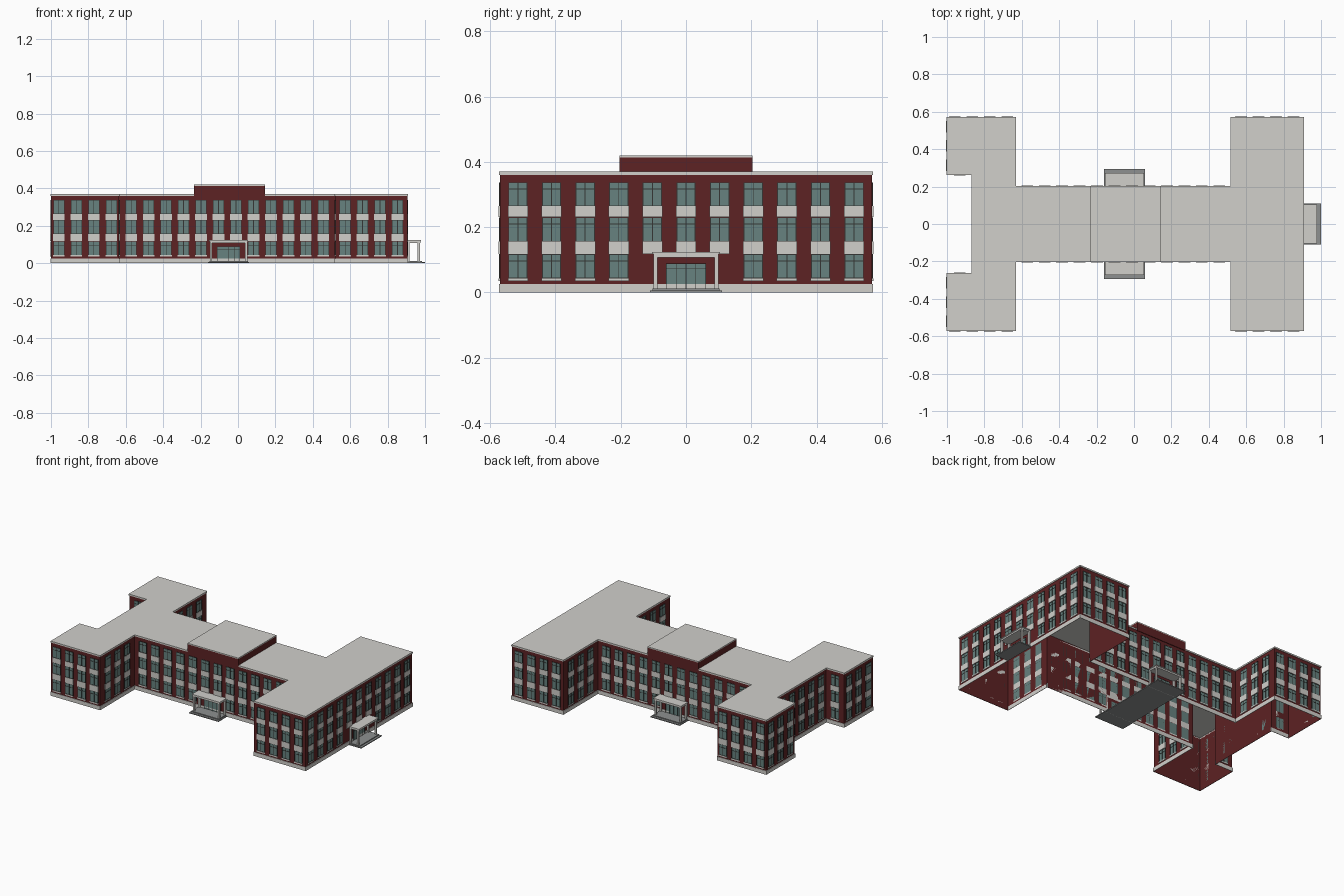
import bpy
import bmesh
from mathutils import Vector, Matrix

old = bpy.data.objects.get("Cube")
if old:
    bpy.data.objects.remove(old, do_unlink=True)


def material(name, rgb):
    m = bpy.data.materials.new(name)
    m.diffuse_color = (*rgb, 1)
    m.use_nodes = True
    m.node_tree.nodes["Principled BSDF"].inputs["Base Color"].default_value = (*rgb, 1)
    return m


brick = material("dark red brick", (0.11, 0.016, 0.017))
stone = material("pale stone", (0.64, 0.63, 0.60))
glass = material("blue green glass", (0.135, 0.225, 0.215))
metal = material("dark frame", (0.035, 0.035, 0.033))
paving = material("grey paving", (0.27, 0.28, 0.28))

parts = {}


def part(name, mat):
    """Mesh that collects every piece of one part."""
    return parts.setdefault(name, (bmesh.new(), mat))[0]


def box(bm, lo, hi, frame=Matrix()):
    lo, hi = Vector(lo), Vector(hi)
    size = Matrix.Diagonal((*(hi - lo), 1))
    bmesh.ops.create_cube(bm, size=1, matrix=frame @ Matrix.Translation((lo + hi) / 2) @ size)


def wall_frame(a, b):
    """Local axes of a wall: x along it, y outward, z up, origin at its middle."""
    t = (b - a).normalized()
    mid = (a + b) / 2
    return Matrix(((t.x, t.y, 0, mid.x), (t.y, -t.x, 0, mid.y), (0, 0, 1, 0), (0, 0, 0, 1)))


# Plan outline, mirrored front to back
half = [(-0.865, -0.265), (-1, -0.265), (-1, -0.57), (-0.635, -0.57),
        (-0.635, -0.2), (0.52, -0.2), (0.52, -0.57), (0.905, -0.57)]
outline = [Vector(p) for p in half + [(x, -y) for x, y in reversed(half)]]
edges = list(zip(outline, outline[1:] + outline[:1]))
TOP = 0.37
DOOR_X = -0.05

# Open shell of brick walls with a flat roof
walls = part("brick_walls", brick)
for a, b in edges:
    walls.faces.new([walls.verts.new((p.x, p.y, z))
                     for p, z in ((a, 0), (b, 0), (b, TOP), (a, TOP))])
roof = part("flat_roof", stone)
roof.faces.new([roof.verts.new((p.x, p.y, TOP)) for p in outline])

# Raised roof block over the entrance bays
box(part("raised_block", brick), (-0.235, -0.204, 0.357), (0.145, 0.204, 0.413))
box(part("raised_roof", stone), (-0.235, -0.204, 0.413), (0.145, 0.204, 0.42))

FLOORS = [(0.043, 0.117), (0.156, 0.23), (0.264, 0.337)]
SPANDRELS = [(0.035, 0.043), (0.118, 0.156), (0.231, 0.264)]


def window(frame, s, z0, z1):
    w = 0.028
    box(part("window_glass", glass), (s - w, 0, z0), (s + w, 0.002, z1), frame)
    bars = part("window_frames", metal)
    for c in (-w, 0, w):
        box(bars, (s + c - 0.0015, 0, z0), (s + c + 0.0015, 0.0035, z1), frame)
    for z in (z0 + 0.001, z0 + (z1 - z0) * 0.72, z1 - 0.001):
        box(bars, (s - w, 0, z - 0.001), (s + w, 0.0035, z + 0.001), frame)


def porch(frame, s):
    # Double door with frame and centre post
    box(part("door_glass", glass), (s - 0.06, 0, 0.012), (s + 0.06, 0.003, 0.088), frame)
    bars = part("door_frames", metal)
    for c in (-0.06, -0.03, 0, 0.03, 0.06):
        box(bars, (s + c - 0.001, 0, 0.012), (s + c + 0.001, 0.005, 0.088), frame)
    for z in (0.074, 0.088):
        box(bars, (s - 0.06, 0, z - 0.001), (s + 0.06, 0.005, z + 0.001), frame)
    # Two steps, four square posts and a canopy
    steps = part("porch_steps", paving)
    box(steps, (s - 0.11, 0, 0), (s + 0.11, 0.095, 0.006), frame)
    box(steps, (s - 0.103, 0, 0.006), (s + 0.103, 0.08, 0.012), frame)
    posts = part("porch_posts", stone)
    for c in (-0.094, 0.094):
        for d in (0.006, 0.062):
            box(posts, (s + c - 0.006, d - 0.006, 0.012), (s + c + 0.006, d + 0.006, 0.108), frame)
    canopy = part("porch_canopy", stone)
    box(canopy, (s - 0.1, 0, 0.107), (s + 0.1, 0.07, 0.117), frame)
    box(canopy, (s - 0.104, 0, 0.117), (s + 0.104, 0.074, 0.123), frame)


for a, b in edges:
    frame = wall_frame(a, b)
    length = (b - a).length
    along_x = abs(b.x - a.x) > abs(b.y - a.y)

    # Stone plinth and cornice
    h = length / 2 + 0.003
    box(part("stone_plinth", stone), (-h, 0, 0), (h, 0.003, 0.026), frame)
    box(part("stone_cornice", stone), (-h, 0, 0.36), (h, 0.003, TOP), frame)

    # Entrance on each of the three longest walls
    door = None
    if length > 1:
        door = (DOOR_X - (a.x + b.x) / 2) * (1 if b.x > a.x else -1) if along_x else 0
        porch(frame, door)

    # Window bays with stone panels between floors
    pitch = 0.0935 if along_x else 0.103
    count = int(length / pitch + 0.15)
    for i in range(count):
        s = (i - (count - 1) / 2) * pitch
        for level, (z0, z1) in enumerate(FLOORS):
            if level == 0 and door is not None and abs(s - door) < 0.11:
                continue
            window(frame, s, z0, z1)
            p0, p1 = SPANDRELS[level]
            box(part("stone_panels", stone), (s - 0.031, 0, p0), (s + 0.031, 0.005, p1), frame)
        if door is not None and abs(s - door) < 0.11:
            p0, p1 = SPANDRELS[1]
            box(part("stone_panels", stone), (s - 0.031, 0, p0 + 0.004), (s + 0.031, 0.005, p1), frame)

# Paved passage running under the building between the two porches
box(part("passage_floor", paving), (DOOR_X - 0.107, -0.2, 0), (DOOR_X + 0.107, 0.2, 0.006))

for name, (bm, mat) in parts.items():
    bmesh.ops.recalc_face_normals(bm, faces=bm.faces) if name not in ("brick_walls", "flat_roof") else None
    mesh = bpy.data.meshes.new(name)
    bm.to_mesh(mesh)
    bm.free()
    mesh.materials.append(mat)
    bpy.context.collection.objects.link(bpy.data.objects.new(name, mesh))
